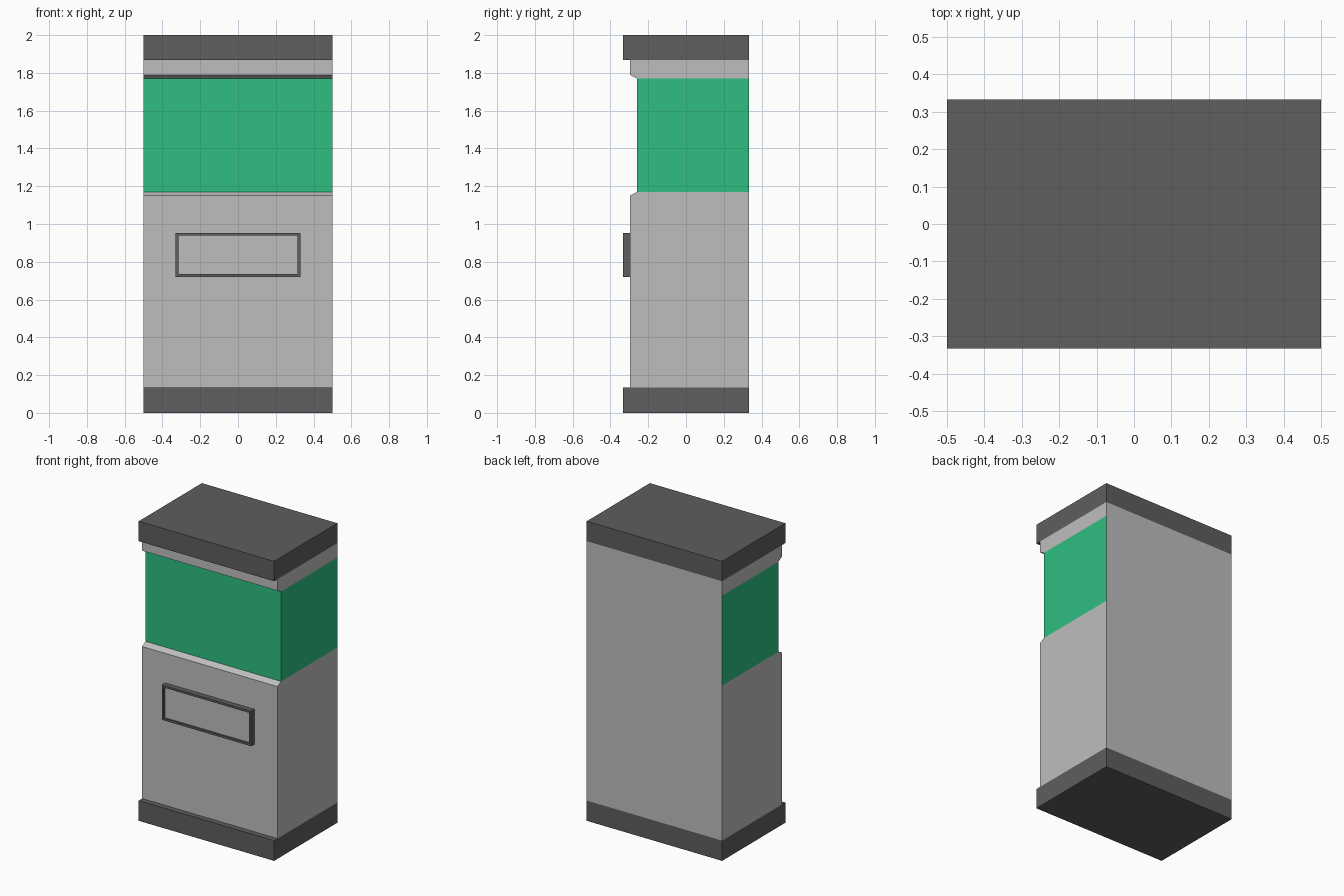
import bpy, bmesh

if "Cube" in bpy.data.objects:
    bpy.data.objects.remove(bpy.data.objects["Cube"])


def srgb(*rgb):
    lin = [(c / 255 / 12.92) if c < 11 else ((c / 255 + 0.055) / 1.055) ** 2.4 for c in rgb]
    return (*lin, 1.0)


def material(name, *rgb):
    m = bpy.data.materials.new(name)
    m.diffuse_color = srgb(*rgb)
    m.use_nodes = True
    m.node_tree.nodes["Principled BSDF"].inputs["Base Color"].default_value = m.diffuse_color
    return m


GREY = material("light grey", 190, 190, 190)
DARK = material("dark grey", 94, 94, 94)
GREEN = material("green", 46, 190, 128)


def finish(name, bm, *mats):
    bmesh.ops.recalc_face_normals(bm, faces=bm.faces)
    me = bpy.data.meshes.new(name)
    bm.to_mesh(me)
    bm.free()
    for m in mats:
        me.materials.append(m)
    ob = bpy.data.objects.new(name, me)
    bpy.context.collection.objects.link(ob)
    return ob


def add_box(bm, lo, hi):
    verts = bmesh.ops.create_cube(bm, size=1)["verts"]
    for v in verts:
        for i in range(3):
            v.co[i] = lo[i] if v.co[i] < 0 else hi[i]


def box(name, lo, hi, mat):
    bm = bmesh.new()
    add_box(bm, lo, hi)
    return finish(name, bm, mat)


W, B = 0.5, 0.333      # half width, half depth

# Base plinth and top cap
box("base", (-W, -B, 0), (W, B, 0.135), DARK)
box("top_cap", (-W, -B, 1.867), (W, B, 2.0), DARK)

# Cabinet body: stacked rings following the front profile (y, z)
profile = [(-0.297, 0.135), (-0.297, 1.15), (-0.26, 1.17),
           (-0.26, 1.77), (-0.297, 1.79), (-0.297, 1.867)]
bm = bmesh.new()
rings = [[bm.verts.new(p) for p in ((-W, y, z), (W, y, z), (W, B, z), (-W, B, z))]
         for y, z in profile]
for a, b in zip(rings, rings[1:]):
    for i in range(4):
        j = (i + 1) % 4
        bm.faces.new((a[i], a[j], b[j], b[i]))
bm.faces.new(rings[0][::-1])
bm.faces.new(rings[-1])
bmesh.ops.recalc_face_normals(bm, faces=bm.faces)
# Green band on the front and sides, the back stays grey
for f in bm.faces:
    if 1.3 < f.calc_center_median().z < 1.6 and f.normal.y < 0.5:
        f.material_index = 1
finish("cabinet_body", bm, GREY, GREEN)

# Raised sign frame on the front, with its inner panel
X, Z0, Z1, T = 0.33, 0.72, 0.953, 0.014
bm = bmesh.new()
for s in (-1, 1):
    xs = sorted((s * X, s * (X - T)))
    add_box(bm, (xs[0], -B, Z0), (xs[1], -0.296, Z1))
for z in (Z0, Z1 - T):
    add_box(bm, (-X + T, -B, z), (X - T, -0.296, z + T))
finish("sign_frame", bm, DARK)
box("sign_panel", (-X + T, -B + 0.012, Z0 + T), (X - T, -0.296, Z1 - T), GREY)
